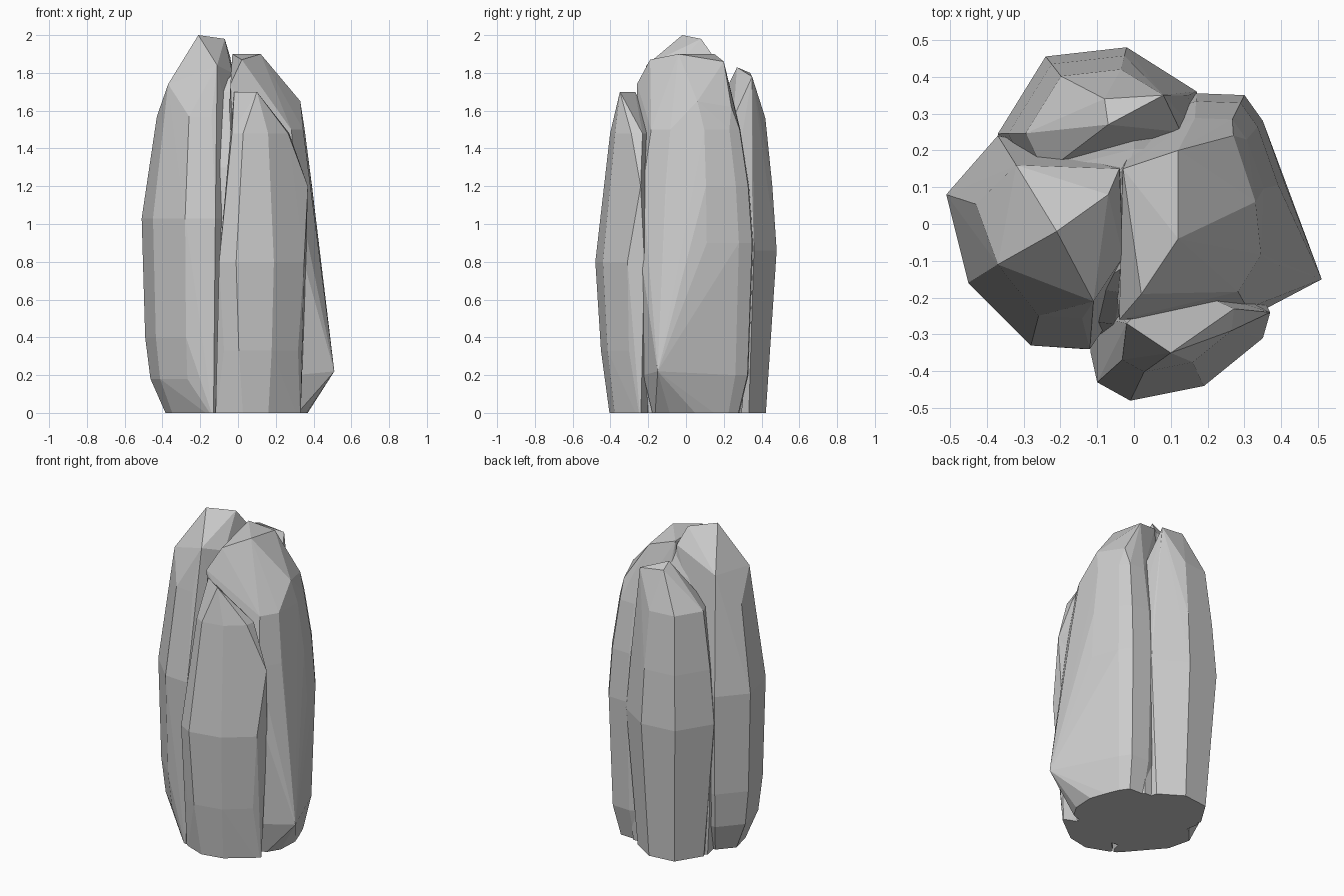
import bpy, bmesh

if "Cube" in bpy.data.objects:
    bpy.data.objects.remove(bpy.data.objects["Cube"])


def lobe(name, outline, pivot, levels, extra=()):
    """Faceted boulder column: hull of a plan outline scaled at several heights plus key corners."""
    bm = bmesh.new()
    px, py = pivot
    for z, s in levels:
        for x, y in outline:
            bm.verts.new((px + (x - px) * s, py + (y - py) * s, z))
    for p in extra:
        bm.verts.new(p)
    res = bmesh.ops.convex_hull(bm, input=bm.verts[:])
    junk = {v for v in res["geom_interior"] if isinstance(v, bmesh.types.BMVert)}
    bmesh.ops.delete(bm, geom=[v for v in bm.verts if v in junk or not v.link_faces], context='VERTS')
    bmesh.ops.recalc_face_normals(bm, faces=bm.faces[:])
    me = bpy.data.meshes.new(name)
    bm.to_mesh(me)
    bm.free()
    ob = bpy.data.objects.new(name, me)
    bpy.context.collection.objects.link(ob)
    return ob


# Tall left lobe
left = lobe("rock_pillar",
            [(-.51, .08), (-.45, -.16), (-.28, -.33), (-.12, -.34), (.03, -.12), (-.03, .2), (-.37, .24)],
            (-.2, -.02),
            [(-.03, .55), (.18, .85), (.4, .94), (1.03, 1), (1.57, .74)],
            [(-.21, -.02, 2), (-.07, .08, 1.98), (-.37, -.11, 1.74), (-.11, -.21, 1.84),
             (-.32, .16, 1.76), (-.04, .15, 1.88), (-.03, -.09, 1.8), (-.13, -.34, -.03)])

# Back lobe
back = lobe("back_lobe",
            [(-.24, .455), (-.02, .48), (.17, .36), (.2, .25), (-.3, .1), (-.37, .245)],
            (-.08, .25),
            [(-.04, .74), (.86, 1), (1.2, .9), (1.56, .74)],
            [(-.08, .34, 1.8), (-.07, .27, 1.83), (.08, .35, 1.78)])

# Right lobe with a low jutting corner
right = lobe("right_lobe",
             [(.3, .35), (.17, .355), (.02, .3), (-.08, .15), (-.04, -.1), (0, -.25), (.32, -.25),
              (.4, -.12), (.41, .11), (.35, .28)],
             (.15, .05),
             [(-.05, .72), (.2, .92), (.9, 1), (1.2, .93), (1.5, .78)],
             [(.51, -.15, .22), (.12, -.04, 1.9), (-.03, .15, 1.9), (.12, .2, 1.86),
              (.33, .06, 1.65), (.27, .24, 1.62), (.02, -.19, 1.87), (-.04, -.26, 1.74)])

# Front lobe
front = lobe("front_lobe",
             [(-.1, -.43), (-.01, -.48), (.19, -.44), (.35, -.31), (.36, -.22), (.1, -.1), (-.1, -.25)],
             (.1, -.25),
             [(-.06, .64), (.33, .87), (.8, 1), (1.48, .66)],
             [(.1, -.35, 1.7), (-.02, -.27, 1.7), (.37, -.24, 1.2),
              (.33, -.24, -.06), (-.12, -.34, -.06)])

# Core filling the gaps between lobes
core = lobe("core",
            [(-.2, -.29), (-.06, -.31), (.3, -.23), (.34, .1), (.19, .34), (0, .34), (-.35, .25), (-.3, 0)],
            (0, 0), [(-.07, .85), (.3, .95), (.9, .98), (1.3, .88), (1.7, .6)],
            [(-.02, .14, 1.87), (0, -.1, 1.82)])

# Weld the lobes into one rock
bpy.context.view_layer.objects.active = left
for part in (core, right, back, front):
    mod = left.modifiers.new("weld", 'BOOLEAN')
    mod.operation, mod.solver, mod.object = 'UNION', 'EXACT', part
    bpy.ops.object.modifier_apply(modifier=mod.name)
    bpy.data.objects.remove(part)

# Flat base
bm = bmesh.new()
bm.from_mesh(left.data)
cut = bmesh.ops.bisect_plane(bm, geom=bm.verts[:] + bm.edges[:] + bm.faces[:],
                             plane_co=(0, 0, 0), plane_no=(0, 0, 1), clear_inner=True)
rim = [e for e in cut["geom_cut"] if isinstance(e, bmesh.types.BMEdge)]
bmesh.ops.holes_fill(bm, edges=rim, sides=0)
bmesh.ops.recalc_face_normals(bm, faces=bm.faces[:])
bm.to_mesh(left.data)
bm.free()
